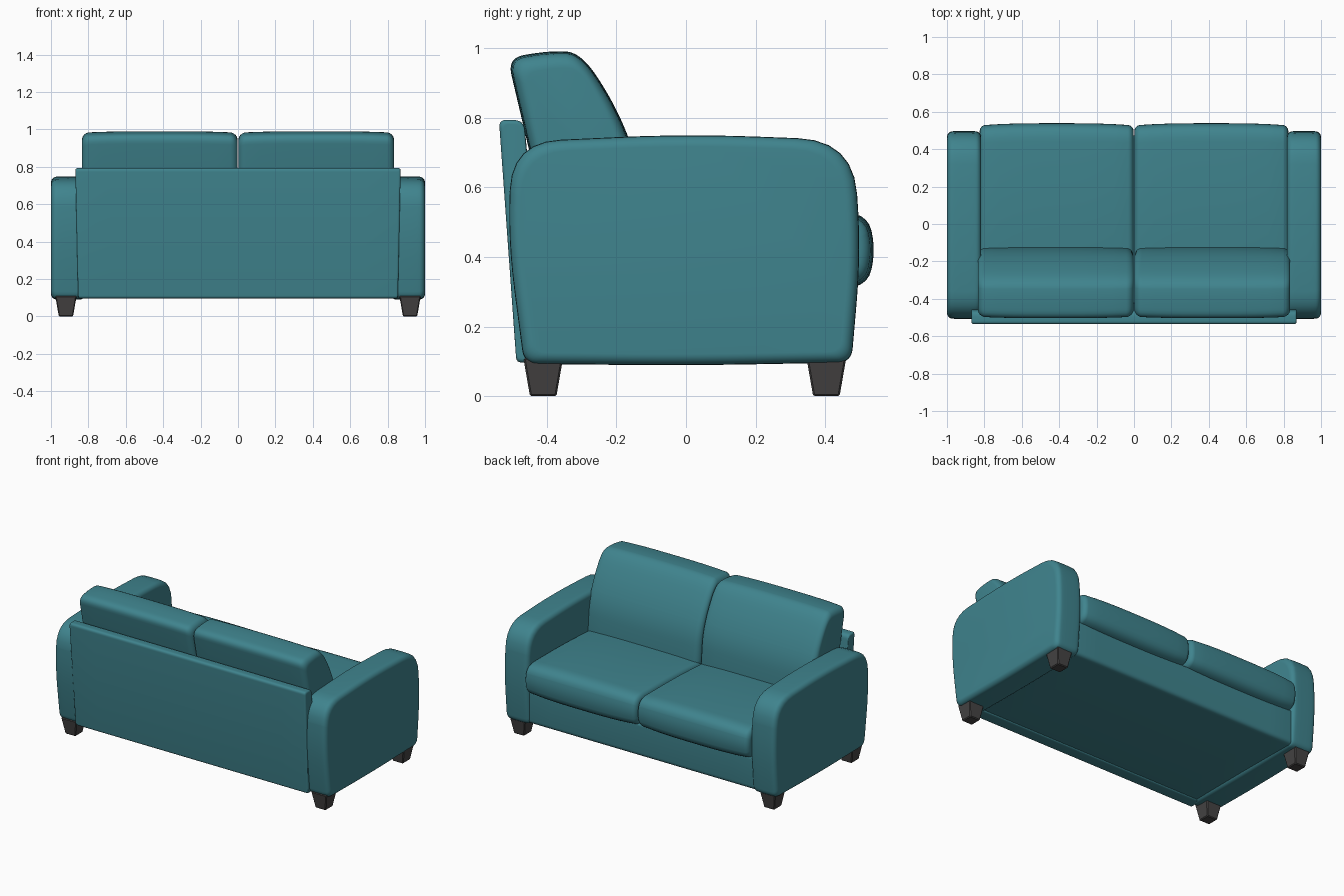
import bpy, bmesh, math
from mathutils import Vector

if "Cube" in bpy.data.objects:
    bpy.data.objects.remove(bpy.data.objects["Cube"])


def material(name, rgb):
    m = bpy.data.materials.new(name)
    m.use_nodes = True
    m.diffuse_color = (*rgb, 1)
    m.node_tree.nodes["Principled BSDF"].inputs["Base Color"].default_value = (*rgb, 1)
    return m


TEAL = material("teal fabric", (0.05, 0.23, 0.27))
DARK = material("dark leg", (0.06, 0.057, 0.057))


def finish(name, bm, mat, smooth=True):
    bmesh.ops.recalc_face_normals(bm, faces=bm.faces)
    mesh = bpy.data.meshes.new(name)
    bm.to_mesh(mesh)
    bm.free()
    mesh.materials.append(mat)
    ob = bpy.data.objects.new(name, mesh)
    bpy.context.collection.objects.link(ob)
    if smooth:
        bpy.ops.object.select_all(action='DESELECT')
        ob.select_set(True)
        bpy.context.view_layer.objects.active = ob
        bpy.ops.object.shade_smooth_by_angle(angle=math.radians(40))
    return ob


def rounded(corners, steps=6):
    """Round each (y, z, reach) corner of a closed side profile."""
    out = []
    n = len(corners)
    for i, (y, z, reach) in enumerate(corners):
        c = Vector((y, z))
        ends = []
        for j in (i - 1, (i + 1) % n):
            d = Vector(corners[j][:2]) - c
            ends.append(c + d.normalized() * min(reach, d.length * 0.49))
        for k in range(steps + 1):
            t = k / steps
            out.append(ends[0] * (1 - t) ** 2 + c * 2 * t * (1 - t) + ends[1] * t * t)
    return out


def padded(name, corners, x0, x1, radius, crown=0.0):
    """Sweep a side profile across x, with rounded ends and a gentle crown."""
    prof = rounded(corners)
    low = Vector((min(p.x for p in prof), min(p.y for p in prof)))
    high = Vector((max(p.x for p in prof), max(p.y for p in prof)))
    mid, half = (low + high) / 2, (high - low) / 2
    centre, span = (x0 + x1) / 2, (x1 - x0) / 2
    arc = [math.radians(a) for a in range(0, 91, 15)]
    right = [(span - radius + radius * math.sin(a), radius * (1 - math.cos(a))) for a in arc]
    flat = [((span - radius) * k / 5, 0) for k in range(-4, 5)]
    stations = [(-x, i) for x, i in reversed(right)] + flat + right
    bm = bmesh.new()
    rings = []
    for x, inset in stations:
        inset += crown * abs(x / span) ** 3
        rings.append([bm.verts.new((centre + x,
                                    mid.x + (p.x - mid.x) * (1 - inset / half.x),
                                    mid.y + (p.y - mid.y) * (1 - inset / half.y)))
                      for p in prof])
    n = len(prof)
    for a, b in zip(rings, rings[1:]):
        for i in range(n):
            j = (i + 1) % n
            bm.faces.new((a[i], a[j], b[j], b[i]))
    bm.faces.new(rings[0])
    bm.faces.new(rings[-1])
    return finish(name, bm, TEAL)


def leg(name, x, y):
    bm = bmesh.new()
    bmesh.ops.create_cube(bm, size=2)
    for v in bm.verts:
        w = 0.057 if v.co.z > 0 else 0.038
        v.co = (x + v.co.x * w, y + v.co.y * w, 0.11 if v.co.z > 0 else 0)
    bmesh.ops.bevel(bm, geom=bm.edges[:], offset=0.005, segments=1, affect='EDGES')
    return finish(name, bm, DARK, smooth=False)


# Side profiles as (y, z, corner reach)
ARM = [(-0.465, 0.093, 0.04), (-0.512, 0.45, 0.15), (-0.5, 0.73, 0.14), (0, 0.753, 0.2),
       (0.48, 0.735, 0.16), (0.503, 0.42, 0.15), (0.475, 0.097, 0.04), (0, 0.088, 0.2)]
BACK_CUSHION = [(-0.39, 0.45, 0.04), (-0.513, 0.972, 0.05), (-0.39, 0.992, 0.06),
                (-0.3, 0.988, 0.09), (-0.2, 0.83, 0.08), (-0.14, 0.68, 0.08),
                (-0.12, 0.45, 0.04)]
SEAT_CUSHION = [(-0.42, 0.31, 0.04), (-0.42, 0.49, 0.04), (0.1, 0.53, 0.2),
                (0.52, 0.53, 0.08), (0.545, 0.42, 0.06), (0.52, 0.308, 0.08)]
BACK_PANEL = [(-0.487, 0.097, 0.015), (-0.537, 0.793, 0.02), (-0.465, 0.793, 0.03),
              (-0.40, 0.097, 0.015)]
BASE = [(-0.46, 0.105, 0.02), (-0.46, 0.33, 0.02), (0.475, 0.33, 0.02), (0.465, 0.105, 0.03)]

# Frame
padded("seat_base", BASE, -0.84, 0.84, 0.01)
panel = padded("back_panel", BACK_PANEL, -0.87, 0.87, 0.012)
for v in panel.data.vertices:
    v.co.x *= 0.98 + 0.025 * v.co.z

# Arms, cushions and legs on each side
for side, s in (("left", 1), ("right", -1)):
    def pair(name, corners, a, b, radius, crown):
        padded(side + "_" + name, corners, min(a * s, b * s), max(a * s, b * s), radius, crown)
    pair("arm", ARM, 0.817, 1.0, 0.028, 0.004)
    pair("seat_cushion", SEAT_CUSHION, 0.002, 0.825, 0.03, 0.012)
    pair("back_cushion", BACK_CUSHION, 0.002, 0.835, 0.04, 0.008)
    leg(side + "_back_leg", 0.92 * s, -0.41)
    leg(side + "_front_leg", 0.92 * s, 0.403)
